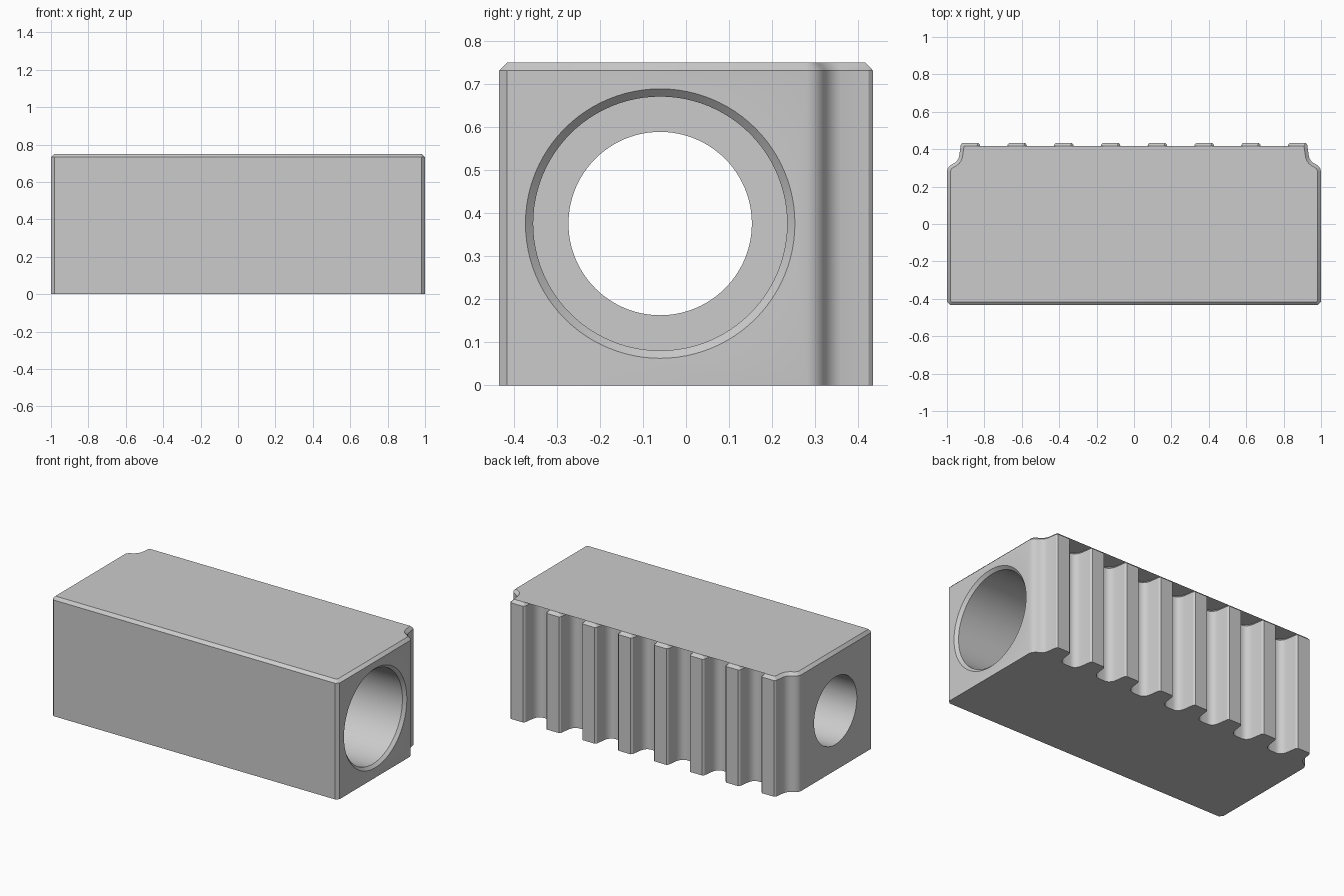
import bpy, bmesh, math
from mathutils import Vector

if "Cube" in bpy.data.objects:
    bpy.data.objects.remove(bpy.data.objects["Cube"])

HEIGHT, FRONT, CHAMFER = 0.75, -0.434, 0.018
BORE_Y, BORE_Z = -0.06, 0.376

steel = bpy.data.materials.new("grey_steel")
steel.diffuse_color = (0.6, 0.6, 0.6, 1)
steel.use_nodes = True
steel.node_tree.nodes["Principled BSDF"].inputs["Base Color"].default_value = steel.diffuse_color

# Half of one tooth, from the tip down to the groove floor
FLANK = [(0.042, 0.434), (0.051, 0.424), (0.060, 0.360), (0.064, 0.345),
         (0.071, 0.332), (0.081, 0.322), (0.094, 0.316), (0.108, 0.315)]
# Rounded shoulder outside the last tooth
SHOULDER = [(0.917, 0.434), (0.926, 0.424), (0.935, 0.360), (0.940, 0.347),
            (0.948, 0.336), (0.960, 0.326), (0.974, 0.319), (0.986, 0.310),
            (0.995, 0.298), (1.0, 0.282)]


def block_profile():
    """Counter-clockwise plan outline: right half, then its mirror image."""
    half = [(1 - CHAMFER, FRONT), (1, FRONT + CHAMFER)] + SHOULDER[::-1]
    for i in range(4):
        centre = 0.875 - 0.25 * i
        if i:
            half += [(centre + x, y) for x, y in FLANK[::-1]]
        half += [(centre - x, y) for x, y in FLANK]
    return half + [(-x, y) for x, y in half[::-1]]


def inset(points, d):
    """Move every edge of a counter-clockwise outline inward by d."""
    out = []
    n = len(points)
    for i in range(n):
        p = Vector(points[i])
        a = (p - Vector(points[i - 1])).normalized()
        b = (Vector(points[(i + 1) % n]) - p).normalized()
        na, nb = Vector((-a.y, a.x)), Vector((-b.y, b.x))
        out.append(p + (na + nb) * d / (1 + na.dot(nb)))
    return out


def loft(name, rings, material=None):
    """Closed solid through a list of matching vertex rings."""
    bm = bmesh.new()
    loops = [[bm.verts.new(c) for c in ring] for ring in rings]
    n = len(loops[0])
    for low, high in zip(loops, loops[1:]):
        for i in range(n):
            j = (i + 1) % n
            bm.faces.new((low[i], low[j], high[j], high[i]))
    bm.faces.new(loops[0][::-1])
    bm.faces.new(loops[-1])
    bmesh.ops.recalc_face_normals(bm, faces=bm.faces)
    mesh = bpy.data.meshes.new(name)
    bm.to_mesh(mesh)
    bm.free()
    obj = bpy.data.objects.new(name, mesh)
    bpy.context.collection.objects.link(obj)
    if material:
        mesh.materials.append(material)
    return obj


# Toothed block with a chamfered top rim
outline = block_profile()
block = loft("toothed_block", [
    [(x, y, 0) for x, y in outline],
    [(x, y, HEIGHT - CHAMFER) for x, y in outline],
    [(x, y, HEIGHT) for x, y in inset(outline, CHAMFER)]], steel)

# Stepped bore: narrow on the left, wide with a countersunk mouth on the right
SEGMENTS = 96
bore = [(-1.1, 0.213), (-0.1, 0.213), (-0.1, 0.295), (0.982, 0.295), (1.02, 0.333)]
cutter = loft("bore_cutter", [
    [(x, BORE_Y + r * math.cos(2 * math.pi * k / SEGMENTS),
      BORE_Z + r * math.sin(2 * math.pi * k / SEGMENTS)) for k in range(SEGMENTS)]
    for x, r in bore], steel)
cutter.hide_render = True

cut = block.modifiers.new("bore", 'BOOLEAN')
cut.operation = 'DIFFERENCE'
cut.solver = 'EXACT'
cut.object = cutter
bpy.context.view_layer.objects.active = block
block.select_set(True)
bpy.ops.object.modifier_apply(modifier=cut.name)
bpy.data.objects.remove(cutter)

# Smooth curved walls, keep the edges crisp
bpy.ops.object.shade_smooth_by_angle(angle=math.radians(32))
